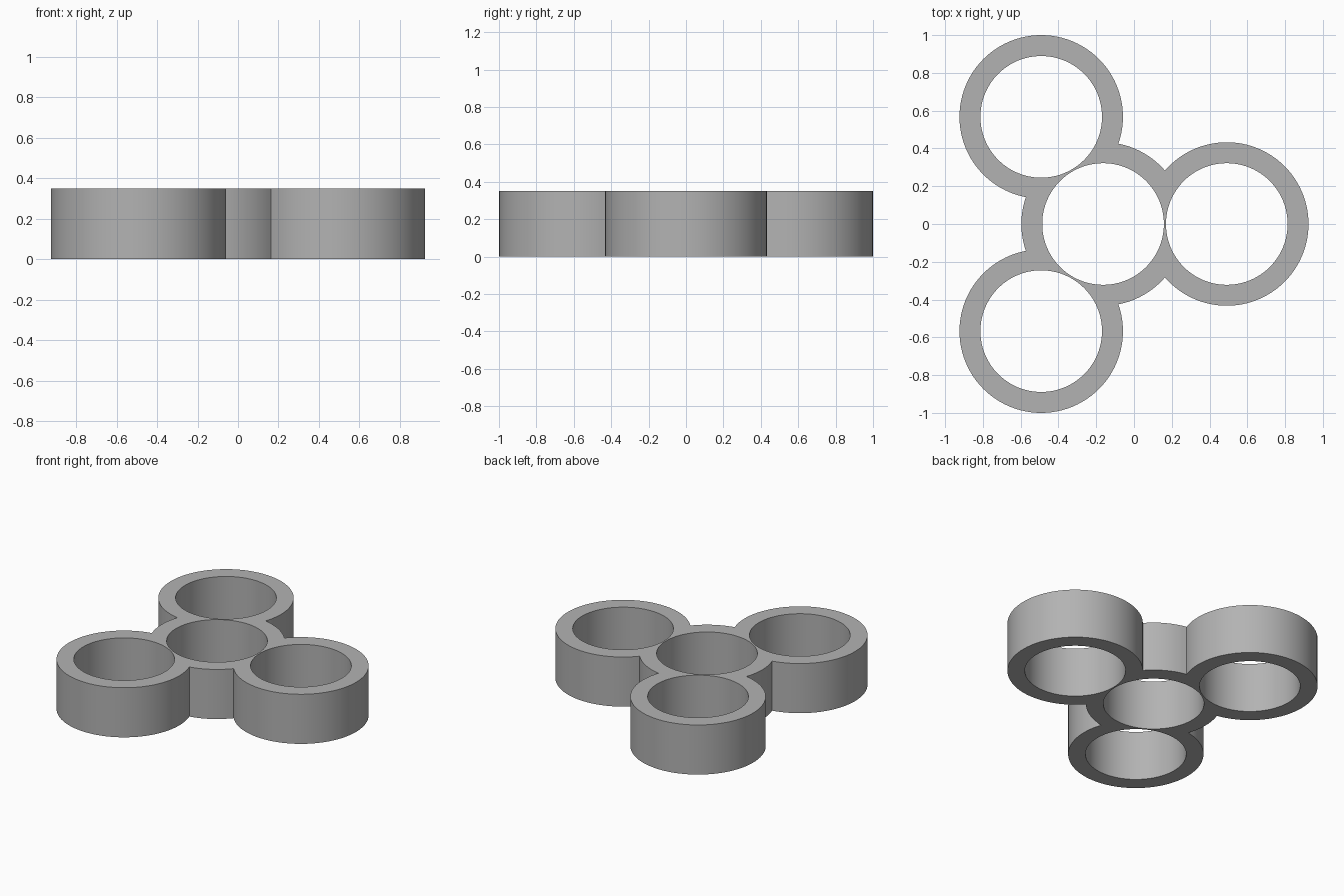
import bpy
import bmesh
from math import acos, cos, sin, pi, radians

HEIGHT = 0.35
OUTER_R = 0.4328
HOLE_R = 0.322
SPACING = 0.655                     # hub centre to lobe centre
HUB = (-SPACING / 4, 0.0)
SEGMENTS = 96
LOBE_ANGLES = [radians(a) for a in (0, 120, 240)]

cube = bpy.data.objects.get("Cube")
if cube:
    bpy.data.objects.remove(cube, do_unlink=True)

grey = bpy.data.materials.new("plain grey")
grey.use_nodes = True
colour = (0.45, 0.45, 0.45, 1)
grey.diffuse_color = colour
grey.node_tree.nodes["Principled BSDF"].inputs["Base Color"].default_value = colour


def arc(centre, radius, start, end):
    """Points along an arc, leaving out the last one."""
    count = round(SEGMENTS * (end - start) / (2 * pi))
    angles = [start + (end - start) * i / count for i in range(count)]
    return [(centre[0] + radius * cos(a), centre[1] + radius * sin(a)) for a in angles]


def polar(angle):
    return HUB[0] + SPACING * cos(angle), HUB[1] + SPACING * sin(angle)


# Outer outline: each lobe arc runs into the short hub arc before the next lobe
meet = acos(SPACING / 2 / OUTER_R)
outline = []
for a in LOBE_ANGLES:
    outline += arc(polar(a), OUTER_R, a - pi + meet, a + pi - meet)
    outline += arc(HUB, OUTER_R, a + meet, a + 2 * pi / 3 - meet)

# One round hole in the hub and one in each lobe
centres = [HUB] + [polar(a) for a in LOBE_ANGLES]
loops = [outline] + [arc(c, HOLE_R, 0, 2 * pi) for c in centres]

# Fill the flat profile between the loops, then raise it to full height
bm = bmesh.new()
edges = []
for loop in loops:
    verts = [bm.verts.new((x, y, 0)) for x, y in loop]
    edges += [bm.edges.new((v, verts[i - 1])) for i, v in enumerate(verts)]
bmesh.ops.triangle_fill(bm, edges=edges, use_beauty=True, use_dissolve=False)
raised = bmesh.ops.extrude_face_region(bm, geom=bm.faces[:], use_keep_orig=True)
top = [g for g in raised["geom"] if isinstance(g, bmesh.types.BMVert)]
bmesh.ops.translate(bm, verts=top, vec=(0, 0, HEIGHT))
bmesh.ops.recalc_face_normals(bm, faces=bm.faces[:])

mesh = bpy.data.meshes.new("four_ring_holder")
bm.to_mesh(mesh)
bm.free()
mesh.materials.append(grey)
holder = bpy.data.objects.new("four_ring_holder", mesh)
bpy.context.collection.objects.link(holder)

# Smooth round walls with crisp rims
bpy.ops.object.select_all(action="DESELECT")
holder.select_set(True)
bpy.context.view_layer.objects.active = holder
bpy.ops.object.shade_smooth_by_angle(angle=radians(30))
